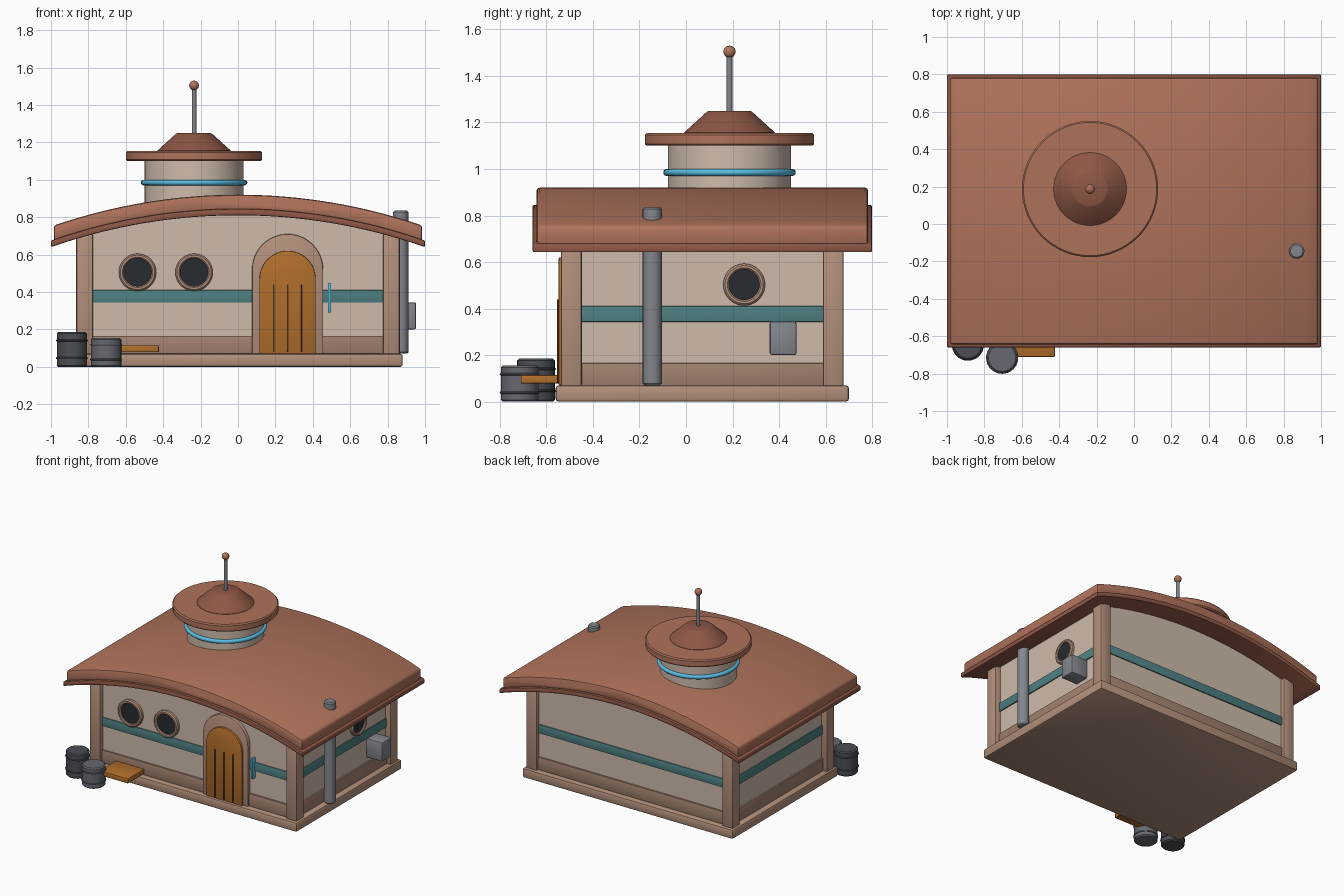
import bpy, bmesh, math
from mathutils import Matrix, Vector

if "Cube" in bpy.data.objects:
    bpy.data.objects.remove(bpy.data.objects["Cube"])

CY = 0.07  # building centre in y


def mat(name, r, g, b):
    m = bpy.data.materials.new(name)
    m.diffuse_color = (r, g, b, 1)
    m.use_nodes = True
    m.node_tree.nodes["Principled BSDF"].inputs["Base Color"].default_value = m.diffuse_color
    return m


WALL = mat("plaster", 0.62, 0.50, 0.41)
TRIM = mat("tan_trim", 0.45, 0.28, 0.20)
SKIRT = mat("skirting", 0.36, 0.22, 0.16)
ROOF = mat("terracotta", 0.43, 0.17, 0.105)
DARKROOF = mat("dark_terracotta", 0.27, 0.095, 0.06)
TEAL = mat("teal", 0.08, 0.22, 0.23)
GLOW = mat("cyan_light", 0.10, 0.50, 0.75)
WOOD = mat("orange_wood", 0.45, 0.16, 0.025)
GLASS = mat("dark_glass", 0.02, 0.024, 0.03)
GROOVE = mat("groove", 0.06, 0.025, 0.01)
METAL = mat("metal", 0.23, 0.24, 0.27)
DARKMETAL = mat("dark_metal", 0.07, 0.075, 0.09)
MIDMETAL = mat("mid_metal", 0.13, 0.14, 0.16)


def finish(name, bm, material, bevel=0, segs=2):
    bmesh.ops.remove_doubles(bm, verts=bm.verts, dist=1e-5)
    bmesh.ops.recalc_face_normals(bm, faces=bm.faces)
    if bevel:
        edges = [e for e in bm.edges if e.calc_face_angle(0) > math.radians(30)]
        bmesh.ops.bevel(bm, geom=edges, offset=bevel, segments=segs,
                        profile=0.5, affect='EDGES')
    me = bpy.data.meshes.new(name)
    bm.to_mesh(me)
    bm.free()
    me.shade_smooth()
    me.set_sharp_from_angle(angle=math.radians(35))
    me.materials.append(material)
    ob = bpy.data.objects.new(name, me)
    bpy.context.collection.objects.link(ob)
    return ob


def box(name, x0, x1, y0, y1, z0, z1, material, bevel=0.006):
    bm = bmesh.new()
    bmesh.ops.create_cube(bm, size=1)
    bmesh.ops.scale(bm, vec=(x1 - x0, y1 - y0, z1 - z0), verts=bm.verts)
    bmesh.ops.translate(bm, vec=((x0 + x1) / 2, (y0 + y1) / 2, (z0 + z1) / 2), verts=bm.verts)
    return finish(name, bm, material, bevel)


def prism(name, pts, y0, y1, material, bevel=0.0):
    """Extrude an x-z outline along y."""
    bm = bmesh.new()
    a = [bm.verts.new((x, y0, z)) for x, z in pts]
    b = [bm.verts.new((x, y1, z)) for x, z in pts]
    bm.faces.new(a)
    bm.faces.new(b[::-1])
    for i in range(len(pts)):
        j = (i + 1) % len(pts)
        bm.faces.new((a[i], b[i], b[j], a[j]))
    return finish(name, bm, material, bevel)


def lathe(name, prof, loc, material, axis=(0, 0, 1), n=40, closed=False):
    """Revolve an (r, h) profile about an axis through loc."""
    bm = bmesh.new()
    rings = [[bm.verts.new((r * math.cos(2 * math.pi * k / n), r * math.sin(2 * math.pi * k / n), h))
              for k in range(n)] for r, h in prof]
    for i in range(len(rings) if closed else len(rings) - 1):
        p, q = rings[i], rings[(i + 1) % len(rings)]
        for k in range(n):
            m = (k + 1) % n
            bm.faces.new((p[k], p[m], q[m], q[k]))
    bmesh.ops.dissolve_degenerate(bm, dist=1e-6, edges=bm.edges)
    rot = Vector((0, 0, 1)).rotation_difference(Vector(axis)).to_matrix().to_4x4()
    bmesh.ops.transform(bm, matrix=Matrix.Translation(loc) @ rot, verts=bm.verts)
    return finish(name, bm, material)


def drum(r, h0, h1, c=0.006):
    """Closed cylinder profile with chamfered rims."""
    return [(0, h0), (r - c, h0), (r, h0 + c), (r, h1 - c), (r - c, h1), (0, h1)]


def torus(r, t, n=12):
    return [(r + t * math.cos(2 * math.pi * k / n), t * math.sin(2 * math.pi * k / n)) for k in range(n)]


def roof_arc(top, half, n=32):
    R = 3.026
    xs = [-half + 2 * half * i / n for i in range(n + 1)]
    return [(x, top - R + math.sqrt(R * R - x * x)) for x in xs]


def arch(cx, r, z0, spring, n=24):
    return [(cx - r, z0)] + [(cx - r * math.cos(math.pi * i / n), spring + r * math.sin(math.pi * i / n))
                             for i in range(n + 1)] + [(cx + r, z0)]


# Foundation, walls and bands
box("foundation", -0.88, 0.88, CY - 0.63, CY + 0.63, 0, 0.07, TRIM, 0.012)
prism("walls", [(-0.82, 0.06)] + roof_arc(0.83, 0.82) + [(0.82, 0.06)], CY - 0.575, CY + 0.575, WALL)
box("skirting", -0.832, 0.832, CY - 0.587, CY + 0.587, 0.065, 0.165, SKIRT, 0.004)
box("wall_band", -0.828, 0.828, CY - 0.583, CY + 0.583, 0.343, 0.41, TEAL, 0.003)
for sx in (-1, 1):
    for sy in (-1, 1):
        x, y = sx * 0.82, CY + sy * 0.563
        box("corner_post", x - 0.045, x + 0.045, y - 0.045, y + 0.045, 0.065, 0.71, TRIM, 0.01)

# Curved roof in two layers
prism("roof_trim", roof_arc(0.845, 1.0) + roof_arc(0.81, 1.0)[::-1], CY - 0.73, CY + 0.73, DARKROOF, 0.007)
prism("roof_shell", roof_arc(0.92, 0.985) + roof_arc(0.835, 0.985)[::-1], CY - 0.713, CY + 0.713, ROOF, 0.014)

# Roof turret
T = (-0.235, 0.187, 0)
lathe("turret", drum(0.265, 0.78, 1.11), T, WALL, n=48)
lathe("turret_light_ring", torus(0.27, 0.015), (T[0], T[1], 0.985), GLOW, n=48, closed=True)
lathe("turret_brim", drum(0.364, 1.10, 1.155, 0.008), T, ROOF, n=64)
lathe("turret_cap", [(0, 1.15), (0.195, 1.15), (0.195, 1.157), (0.097, 1.246), (0.088, 1.25), (0, 1.25)],
      T, DARKROOF, n=48)
lathe("antenna_mast", drum(0.012, 1.24, 1.49, 0.002), T, METAL, n=16)
lathe("antenna_ball", [(0.026 * math.sin(math.pi * i / 12), -0.026 * math.cos(math.pi * i / 12))
                       for i in range(13)], (T[0], T[1], 1.504), ROOF, n=20)

# Round windows
FY = CY - 0.575
for name, loc, axis, ro, ri in (("front_window", (-0.537, FY, 0.505), (0, -1, 0), 0.1, 0.075),
                                ("front_window", (-0.235, FY, 0.505), (0, -1, 0), 0.1, 0.075),
                                ("side_window", (0.82, 0.25, 0.503), (1, 0, 0), 0.09, 0.066)):
    lathe(name + "_frame", [(ri, -0.01), (ri, 0.02), (ri + 0.006, 0.026), (ro - 0.008, 0.026),
                            (ro, 0.018), (ro, -0.01)], loc, TRIM, axis, closed=True)
    lathe(name + "_glass", drum(ri + 0.003, -0.01, 0.014, 0.001), loc, GLASS, axis)

# Arched door with grooves and light strip
prism("door_frame", arch(0.265, 0.19, 0.067, 0.52), -0.532, -0.48, TRIM, 0.006)
prism("door", arch(0.265, 0.15, 0.07, 0.47), -0.547, -0.49, WOOD, 0.004)
for x in (0.192, 0.267, 0.342):
    box("door_groove", x - 0.004, x + 0.004, -0.554, -0.53, 0.08, 0.44, GROOVE, 0.001)
box("door_light_strip", 0.481, 0.498, -0.535, -0.49, 0.29, 0.445, GLOW, 0.003)

# Side pipe and utility box
lathe("side_pipe", drum(0.041, 0.07, 0.835, 0.008), (0.87, -0.145, 0), METAL, n=24)
box("utility_box", 0.81, 0.953, 0.36, 0.475, 0.2, 0.345, METAL, 0.01)

# Barrels and plank
for x, y, h, m in ((-0.888, -0.645, 0.185, DARKMETAL), (-0.705, -0.715, 0.155, MIDMETAL)):
    lathe("barrel", drum(0.081, 0, h, 0.008), (x, y, 0), m, n=32)
    for f in (0.25, 0.76):
        lathe("barrel_hoop", torus(0.081, 0.005, 8), (x, y, h * f), m, n=32, closed=True)
box("plank", -0.66, -0.423, -0.71, -0.51, 0.078, 0.114, WOOD, 0.004)
